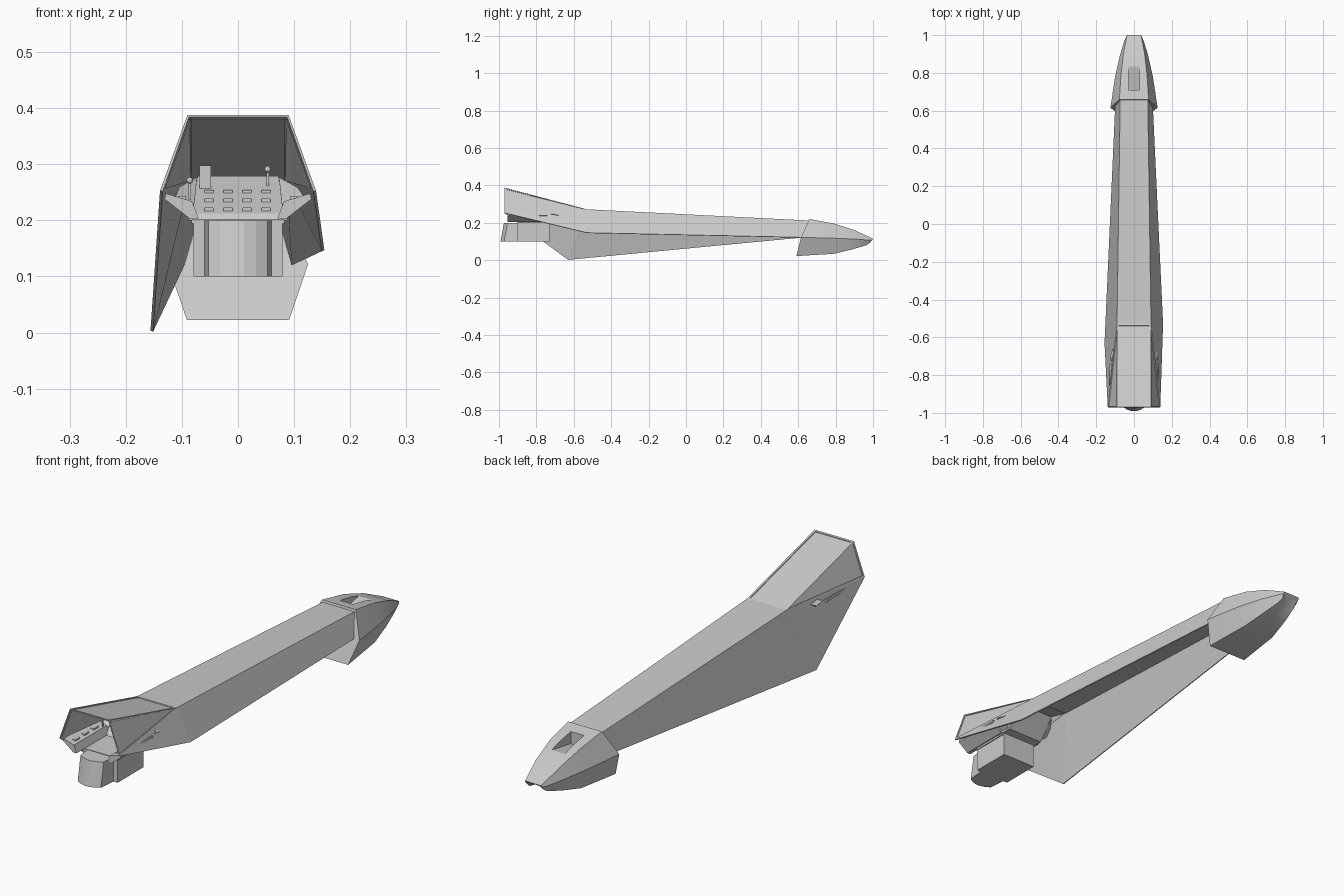
import bpy, bmesh, math
from mathutils import Vector

if "Cube" in bpy.data.objects:
    bpy.data.objects.remove(bpy.data.objects["Cube"], do_unlink=True)

grey = bpy.data.materials.new("light_grey")
grey.use_nodes = True
COLOUR = (0.6, 0.6, 0.6, 1)
grey.diffuse_color = COLOUR
grey.node_tree.nodes["Principled BSDF"].inputs["Base Color"].default_value = COLOUR


def finish(name, bm):
    mesh = bpy.data.meshes.new(name)
    bm.to_mesh(mesh)
    bm.free()
    mesh.materials.append(grey)
    ob = bpy.data.objects.new(name, mesh)
    bpy.context.collection.objects.link(ob)
    return ob


def box(name, low, high):
    bm = bmesh.new()
    bmesh.ops.create_cube(bm, size=1)
    for v in bm.verts:
        v.co = [low[i] if v.co[i] < 0 else high[i] for i in range(3)]
    return finish(name, bm)


def loft(name, rings):
    """Closed skin through rings of equal point count, capped at both ends."""
    bm = bmesh.new()
    rows = [[bm.verts.new(p) for p in ring] for ring in rings]
    n = len(rows[0])
    for a, b in zip(rows, rows[1:]):
        for i in range(n):
            j = (i + 1) % n
            bm.faces.new((a[i], a[j], b[j], b[i]))
    bm.faces.new(rows[0])
    bm.faces.new(rows[-1])
    bmesh.ops.recalc_face_normals(bm, faces=bm.faces)
    return finish(name, bm)


# Open hull shell, with one side panel reaching much lower than the other
bm = bmesh.new()
front, bend, rear = (0.09, -0.97, 0.388), (0.09, -0.53, 0.272), (0.073, 0.66, 0.212)
sill, rear_low = (0.139, -0.97, 0.253), (0.10, 0.62, 0.122)
low_point = {1: (0.154, -0.53, 0.147), -1: (0.156, -0.63, 0.003)}
side = {}
windows = []
for s in (1, -1):
    pts = (front, bend, rear, sill, rear_low, low_point[s])
    side[s] = [bm.verts.new((s * x, y, z)) for x, y, z in pts]
    f, b, r, sl, rl, lp = side[s]
    windows.append(bm.faces.new((f, sl, b)))
    bm.faces.new((sl, lp, b))
    bm.faces.new((b, lp, rl, r))
L, R = side[1], side[-1]
windows.append(bm.faces.new((L[0], L[1], R[1], R[0])))
bm.faces.new((L[1], L[2], R[2], R[1]))
bmesh.ops.recalc_face_normals(bm, faces=bm.faces)
if windows[2].normal.z < 0:
    bmesh.ops.reverse_faces(bm, faces=bm.faces)
# Recessed window panes
bmesh.ops.inset_individual(bm, faces=windows, thickness=0.011, depth=0)
bmesh.ops.inset_individual(bm, faces=windows, thickness=0.001, depth=-0.003)
hull = finish("hull_shell", bm)
skin = hull.modifiers.new("thickness", "SOLIDIFY")
skin.thickness = 0.005
skin.offset = -1


# Nose cap: each station lists (half width, y, z) for top, middle, bottom, keel
def ring(top, mid, low, keel):
    right = [top, mid, low]
    return right + [(0, keel[0], keel[1])] + [(-x, y, z) for x, y, z in reversed(right)]


nose = loft("nose_cap", [
    ring((0.077, 0.66, 0.22), (0.125, 0.615, 0.122), (0.091, 0.59, 0.022), (0.59, 0.022)),
    ring((0.069, 0.79, 0.196), (0.10, 0.78, 0.118), (0.073, 0.79, 0.034), (0.79, 0.034)),
    ring((0.056, 0.90, 0.161), (0.073, 0.90, 0.113), (0.056, 0.89, 0.058), (0.89, 0.06)),
    ring((0.043, 0.97, 0.129), (0.051, 0.97, 0.108), (0.04, 0.965, 0.08), (0.955, 0.098)),
    ring((0.037, 1.0, 0.115), (0.04, 0.995, 0.108), (0.034, 0.985, 0.094), (0.975, 0.108)),
])

# Ramped scoop cut into the top of the nose
scoop = loft("scoop_cutter", [
    [(x, 0.71, 0.16), (x, 0.71, 0.26), (x, 0.84, 0.26), (x, 0.84, 0.183)]
    for x in (-0.03, 0.03)])
scoop.hide_render = True
scoop.hide_set(True)
cut = nose.modifiers.new("scoop", "BOOLEAN")
cut.object = scoop
cut.operation = "DIFFERENCE"
cut.solver = "EXACT"

bpy.ops.object.select_all(action="DESELECT")
nose.select_set(True)
bpy.context.view_layer.objects.active = nose
bpy.ops.object.shade_smooth_by_angle(angle=math.radians(30))

# Pedestal below the dashboard: rear box, outer cheeks and bowed centre
box("pedestal_box", (-0.079, -0.90, 0.10), (0.079, -0.73, 0.195))
bow = []
for z, shift in ((0.10, 0), (0.20, 0.018)):
    arc = [(0.053 * t, -0.972 - 0.02 * (1 - t * t) + shift, z)
           for t in (-1, -0.6, -0.2, 0.2, 0.6, 1)]
    bow.append(arc + [(0.061, -0.89, z), (-0.061, -0.89, z)])
loft("pedestal_centre", bow)

# Sloped dashboard, with a flat lip at its foot
loft("dashboard", [
    [(s * 0.088, -0.76, 0.2), (s * 0.084, -0.75, 0.212), (s * 0.072, -0.63, 0.279),
     (s * 0.072, -0.61, 0.279), (s * 0.084, -0.69, 0.2)] for s in (-1, 1)])
box("dashboard_lip", (-0.083, -0.90, 0.194), (0.083, -0.73, 0.202))

for s, word in ((1, "left"), (-1, "right")):
    # Side console and the wing joining it to the dashboard
    profile = ((0.129, 0.248), (0.082, 0.234), (0.07, 0.203), (0.086, 0.203), (0.131, 0.238))
    loft(word + "_console", [[(s * x, y, z) for x, z in profile] for y in (-0.955, -0.74)])
    loft(word + "_dash_wing", [
        [(s * 0.073, -0.64, 0.277), (s * 0.125, -0.72, 0.248), (s * 0.08, -0.76, 0.212)],
        [(s * 0.073, -0.61, 0.272), (s * 0.122, -0.68, 0.24), (s * 0.08, -0.70, 0.205)]])
    # Console switches
    for i in range(3):
        y = -0.93 + 0.06 * i
        box(f"{word}_switch_{i + 1}", (s * 0.10 - 0.007, y, 0.234), (s * 0.10 + 0.007, y + 0.03, 0.243))
    # Control knobs
    bm = bmesh.new()
    bmesh.ops.create_uvsphere(bm, u_segments=10, v_segments=6, radius=0.006)
    spot = (0.053, -0.66, 0.291) if s > 0 else (-0.086, -0.76, 0.271)
    bmesh.ops.translate(bm, verts=bm.verts, vec=Vector(spot))
    finish(word + "_knob", bm)
    box(word + "_knob_stem", (spot[0] - 0.002, spot[1] - 0.002, spot[2] - 0.035),
        (spot[0] + 0.002, spot[1] + 0.002, spot[2]))

# Dashboard instruments: small display and rows of flat buttons
box("display", (-0.069, -0.67, 0.255), (-0.048, -0.64, 0.298))
for row, (y, z) in enumerate(((-0.74, 0.22), (-0.71, 0.236), (-0.68, 0.251))):
    for i in range(4):
        x = -0.052 + 0.034 * i
        box(f"button_{row + 1}_{i + 1}", (x - 0.008, y - 0.004, z - 0.003), (x + 0.008, y + 0.008, z + 0.003))
